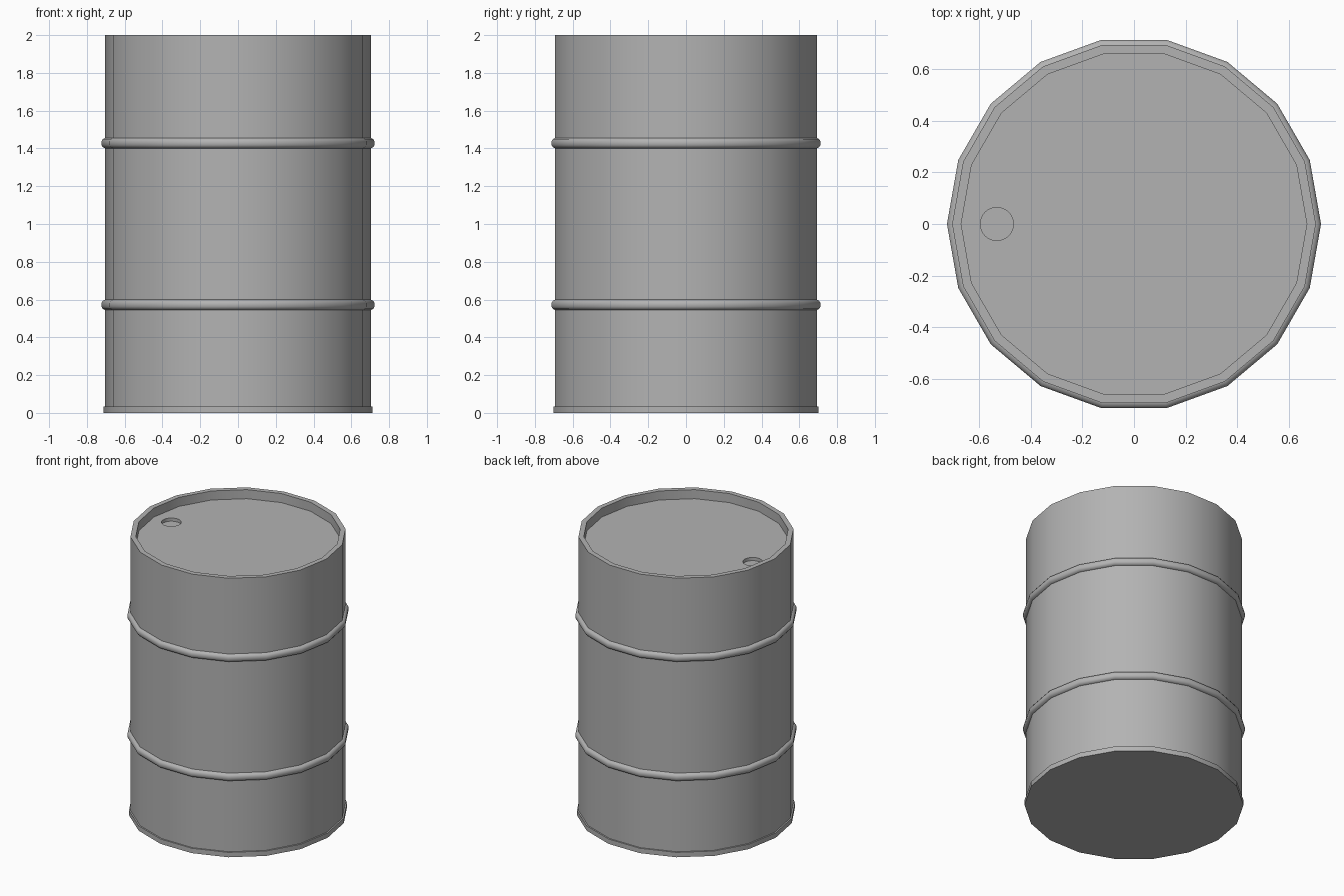
import bpy, bmesh
from math import cos, sin, tau, radians

if "Cube" in bpy.data.objects:
    bpy.data.objects.remove(bpy.data.objects["Cube"])

SIDES = 18

grey = bpy.data.materials.new("dark_grey")
grey.diffuse_color = (0.45, 0.45, 0.45, 1)
grey.use_nodes = True
grey.node_tree.nodes["Principled BSDF"].inputs["Base Color"].default_value = grey.diffuse_color


def lathe(name, profile, closed=False):
    """Revolve (radius, z) points around z; open profiles get end caps."""
    bm = bmesh.new()
    rings = [[bm.verts.new((r * cos(tau * i / SIDES), r * sin(tau * i / SIDES), z))
              for i in range(SIDES)] for r, z in profile]
    pairs = list(zip(rings, rings[1:]))
    if closed:
        pairs.append((rings[-1], rings[0]))
    else:
        bm.faces.new(rings[0])
        bm.faces.new(rings[-1])
    for a, b in pairs:
        for i in range(SIDES):
            j = (i + 1) % SIDES
            bm.faces.new((a[i], a[j], b[j], b[i]))
    bmesh.ops.recalc_face_normals(bm, faces=bm.faces)
    mesh = bpy.data.meshes.new(name)
    bm.to_mesh(mesh)
    bm.free()
    mesh.materials.append(grey)
    obj = bpy.data.objects.new(name, mesh)
    bpy.context.collection.objects.link(obj)
    return obj


def smooth(obj, degrees):
    bpy.ops.object.select_all(action='DESELECT')
    obj.select_set(True)
    bpy.context.view_layer.objects.active = obj
    bpy.ops.object.shade_smooth_by_angle(angle=radians(degrees))


# Drum shell with bottom flange, top rim and sunken lid
drum = lathe("drum_body", [(0.713, 0), (0.713, 0.035), (0.703, 0.035),
                           (0.703, 2.0), (0.668, 2.0), (0.668, 1.935)])

# Shallow bung hole cut into the lid
bpy.ops.mesh.primitive_cylinder_add(vertices=32, radius=0.064, depth=0.1,
                                    location=(-0.53, 0, 1.962))
cutter = bpy.context.object
cutter.name = "bung_hole_cutter"
cutter.hide_render = True
cutter.data.materials.append(grey)
cut = drum.modifiers.new("bung_hole", 'BOOLEAN')
cut.operation = 'DIFFERENCE'
cut.solver = 'EXACT'
cut.object = cutter
bpy.context.view_layer.objects.active = drum
bpy.ops.object.modifier_apply(modifier=cut.name)
bpy.data.objects.remove(cutter)
smooth(drum, 30)

# Two rounded rolling hoops
for name, z in (("lower_hoop", 0.572), ("upper_hoop", 1.428)):
    hoop = lathe(name, [(0.69, z - 0.028), (0.703, z - 0.028), (0.716, z - 0.021),
                        (0.723, z - 0.010), (0.723, z + 0.010), (0.716, z + 0.021),
                        (0.703, z + 0.028), (0.69, z + 0.028)], closed=True)
    smooth(hoop, 50)
